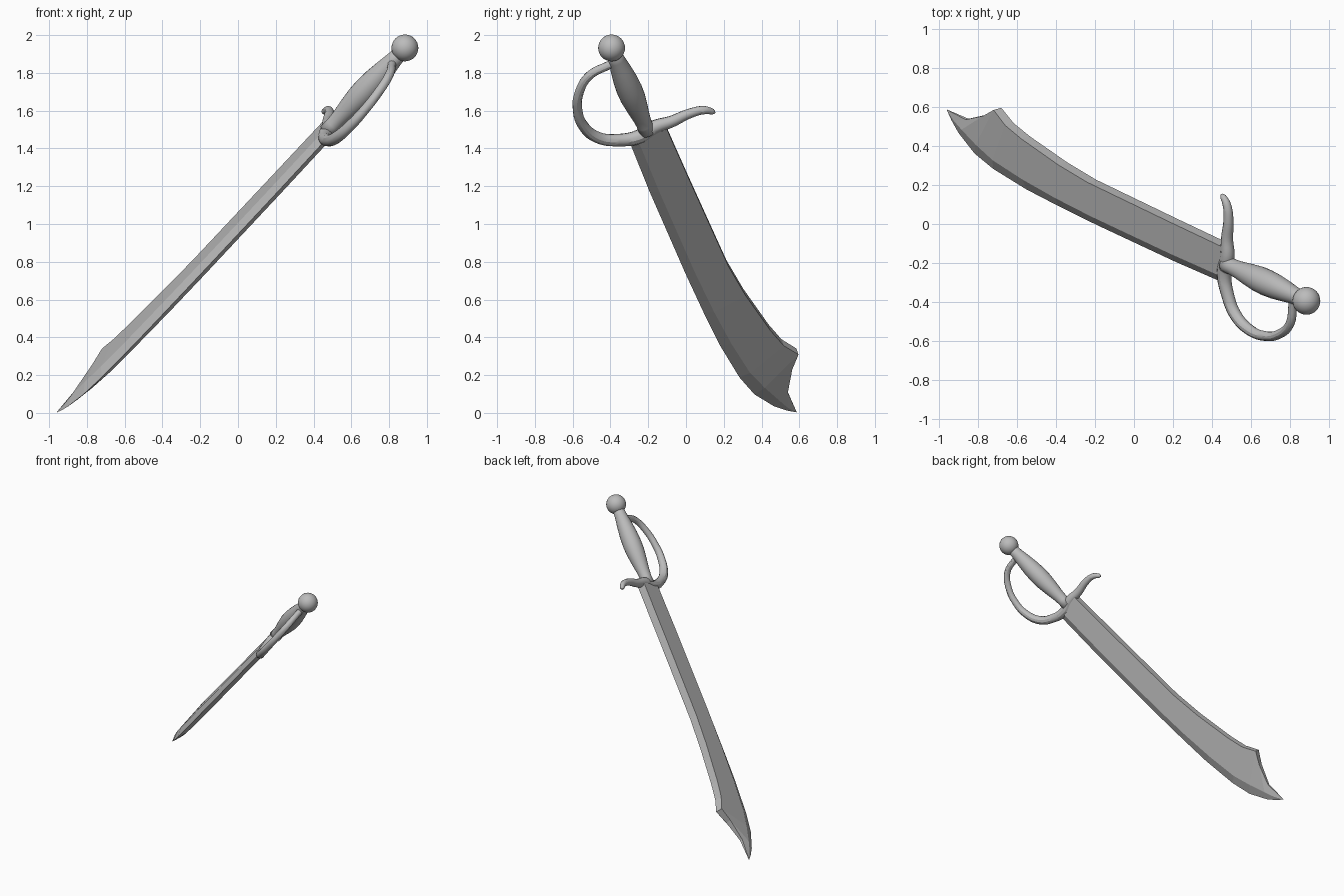
import bpy, bmesh, math
from mathutils import Vector

if "Cube" in bpy.data.objects:
    bpy.data.objects.remove(bpy.data.objects["Cube"])

steel = bpy.data.materials.new("grey_steel")
steel.diffuse_color = (0.5, 0.5, 0.5, 1)
steel.use_nodes = True
steel.node_tree.nodes["Principled BSDF"].inputs["Base Color"].default_value = steel.diffuse_color

# The sword lies in one tilted plane: z = A + B*x + C*y
A, B, C = 0.98, 1.236, 0.356
NORMAL = Vector((-B, -C, 1)).normalized()


def on_plane(y, z, off=0.0):
    return Vector(((z - A - C * y) / B, y, z)) + NORMAL * off


def make_object(name, bm, smooth):
    bmesh.ops.recalc_face_normals(bm, faces=bm.faces)
    mesh = bpy.data.meshes.new(name)
    bm.to_mesh(mesh)
    bm.free()
    mesh.materials.append(steel)
    ob = bpy.data.objects.new(name, mesh)
    bpy.context.collection.objects.link(ob)
    for p in mesh.polygons:
        p.use_smooth = smooth
    return ob


def loft(bm, rings):
    loops = [[bm.verts.new(p) for p in r] for r in rings]
    for a, b in zip(loops, loops[1:]):
        n = len(a)
        for i in range(n):
            bm.faces.new((a[i], a[(i + 1) % n], b[(i + 1) % n], b[i]))
    bm.faces.new(loops[0])
    bm.faces.new(loops[-1])


# Blade: cutting edge (y, z), back edge (y, z), half thickness
stations = [
    (-0.300, 1.437, -0.108, 1.521, 0.030),
    (-0.193, 1.172, 0.019, 1.235, 0.030),
    (-0.003, 0.738, 0.220, 0.791, 0.030),
    (0.093, 0.532, 0.310, 0.638, 0.030),
    (0.177, 0.362, 0.442, 0.452, 0.029),
    (0.283, 0.188, 0.511, 0.373, 0.028),
    (0.362, 0.098, 0.590, 0.325, 0.026),
    (0.468, 0.034, 0.558, 0.241, 0.020),
    (0.532, 0.013, 0.537, 0.114, 0.010),
    (0.584, 0.003, 0.586, 0.004, 0.001),
]
rings = []
for cy, cz, by, bz, h in stations:
    sy, sz = cy + (by - cy) * 0.22, cz + (bz - cz) * 0.22
    rings.append([on_plane(cy, cz), on_plane(sy, sz, h), on_plane(by, bz, h),
                  on_plane(by, bz, -h), on_plane(sy, sz, -h)])
bm = bmesh.new()
loft(bm, rings)
make_object("blade", bm, False)

# Grip: swelling round handle between guard and pommel
base, top = on_plane(-0.205, 1.49), on_plane(-0.394, 1.932)
axis = top - base
u = axis.cross(NORMAL).normalized()
profile = [(0, .045), (.08, .042), (.16, .046), (.28, .057), (.4, .066), (.5, .068),
           (.62, .064), (.74, .055), (.86, .044), (1, .036)]
rings = []
for t, r in profile:
    c = base + axis * t
    rings.append([c + r * (u * math.cos(k * math.tau / 24) + NORMAL * math.sin(k * math.tau / 24))
                  for k in range(24)])
bm = bmesh.new()
loft(bm, rings)
make_object("grip", bm, True)

# Pommel ball
bm = bmesh.new()
bmesh.ops.create_uvsphere(bm, u_segments=32, v_segments=16, radius=0.071)
make_object("pommel", bm, True).location = top

# Guard: knuckle bow sweeping into the rear quillon, (y, z, radius)
path = [(-.400, 1.845, .022), (-.511, 1.786, .023), (-.567, 1.690, .024), (-.574, 1.606, .025),
        (-.548, 1.526, .028), (-.468, 1.458, .031), (-.362, 1.444, .033), (-.246, 1.463, .038),
        (-.167, 1.512, .038), (-.077, 1.542, .031), (.019, 1.585, .026), (.098, 1.603, .022),
        (.140, 1.594, .016), (.152, 1.589, .006)]
curve = bpy.data.curves.new("guard", 'CURVE')
curve.dimensions = '3D'
curve.bevel_depth = 1.0
curve.bevel_resolution = 4
curve.resolution_u = 5
curve.use_fill_caps = True
spline = curve.splines.new('BEZIER')
spline.bezier_points.add(len(path) - 1)
for bp, (y, z, r) in zip(spline.bezier_points, path):
    bp.co = on_plane(y, z)
    bp.radius = r
    bp.handle_left_type = bp.handle_right_type = 'AUTO'
curve.materials.append(steel)
guard = bpy.data.objects.new("guard", curve)
bpy.context.collection.objects.link(guard)
bpy.context.view_layer.objects.active = guard
guard.select_set(True)
bpy.ops.object.convert(target='MESH')
bpy.ops.object.shade_smooth_by_angle()
